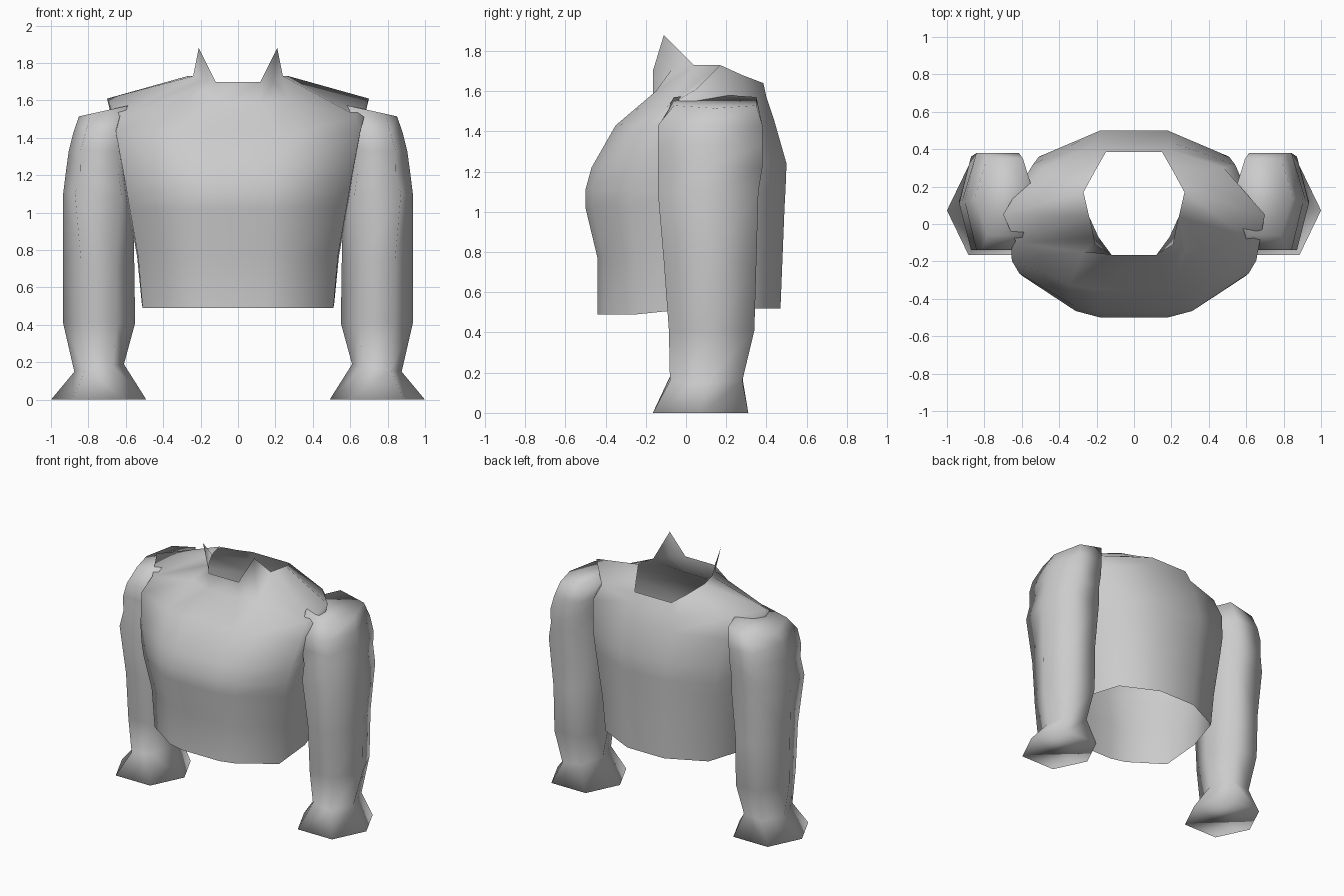
import bpy, bmesh

cube = bpy.data.objects.get("Cube")
if cube:
    bpy.data.objects.remove(cube, do_unlink=True)

cloth = bpy.data.materials.new("pale_grey_cloth")
cloth.use_nodes = True
GREY = (0.6, 0.6, 0.6, 1)
cloth.diffuse_color = GREY
cloth.node_tree.nodes["Principled BSDF"].inputs["Base Color"].default_value = GREY


def loft(bm, rings):
    """Join closed rings of points with quads, from the bottom up."""
    rows = [[bm.verts.new(p) for p in ring] for ring in rings]
    for low, high in zip(rows, rows[1:]):
        n = len(low)
        for i in range(n):
            j = (i + 1) % n
            bm.faces.new((low[i], low[j], high[j], high[i]))
    return rows


def finish(bm, name):
    for face in bm.faces:
        face.smooth = True
    mesh = bpy.data.meshes.new(name)
    bm.to_mesh(mesh)
    bm.free()
    mesh.materials.append(cloth)
    obj = bpy.data.objects.new(name, mesh)
    bpy.context.collection.objects.link(obj)


def mirrored(half):
    return half + [(-x, y, z) for x, y, z in reversed(half)]


# Torso: one half section, scaled at each height; open at hem and neck
SECTION = [(.3, -1), (.52, -.93), (.99, -.56), (1, .1), (.82, .72), (.29, 1)]
# front height, back height, half width, front depth, back depth
LEVELS = [(.49, .52, .515, .44, .47), (.77, .77, .54, .44, .48),
          (1.02, 1.02, .585, .5, .49), (1.11, 1.11, .6, .5, .495),
          (1.22, 1.24, .62, .47, .5), (1.43, 1.45, .66, .35, .44)]
rings = []
for zf, zb, w, front, back in LEVELS:
    rings.append(mirrored([(w * x, y * (front if y < 0 else back),
                            zf if y < 0 else zb) for x, y in SECTION]))

# Shoulder yoke and neck edge
yoke = [(.12, -.165, 1.58), (.27, -.15, 1.6), (.63, -.1, 1.52),
        (.7, .05, 1.61), (.48, .3, 1.57), (.18, .4, 1.57)]
neck = [(.12, -.165, 1.7), (.19, -.07, 1.71), (.24, .04, 1.73),
        (.27, .17, 1.73), (.21, .28, 1.68), (.15, .385, 1.64)]
bm = bmesh.new()
rows = loft(bm, rings + [mirrored(yoke), mirrored(neck)])

# Pointed collar tips standing on the neck edge
edge = rows[-1]
for side, (a, b, c) in ((1, edge[:3]), (-1, edge[-3:])):
    tip = bm.verts.new((side * .21, -.11, 1.88))
    bm.faces.new((a, b, tip))
    bm.faces.new((b, c, tip))
finish(bm, "torso")

# Sleeves: six-sided rings from flared cuff to shoulder
HEXAGON = [(1, 0), (1, 1), (-1, 1), (-1, 0), (-1, -1), (1, -1)]
# height, inner x, outer x, front y, back y, rise toward body, corner width
SLEEVE = [(0, .49, 1, -.165, .31, 0, .55),
          (.17, .61, .875, -.08, .28, .02, .55),
          (.41, .55, .935, -.085, .34, 0, .5),
          (.75, .555, .935, -.11, .35, 0, .5),
          (1.1, .56, .935, -.14, .36, 0, .66),
          (1.22, .56, .92, -.14, .38, 0, .56),
          (1.33, .56, .905, -.14, .38, 0, .64),
          (1.43, .55, .88, -.14, .38, 0, .6),
          (1.55, .53, .85, -.06, .35, .035, .6)]
for side, name in ((1, "left_sleeve"), (-1, "right_sleeve")):
    rings = []
    for z, inner, outer, front, back, rise, corner in SLEEVE:
        cx, rx = (inner + outer) / 2, (outer - inner) / 2
        cy, ry = (front + back) / 2, (back - front) / 2
        ring = []
        for u, v in HEXAGON:
            u *= corner if v else 1
            ring.append((side * (cx + rx * u), cy + ry * v, z - rise * u))
        rings.append(ring)
    bm = bmesh.new()
    rows = loft(bm, rings)
    bm.faces.new(rows[0][::-1])
    bm.faces.new(rows[-1])
    bmesh.ops.recalc_face_normals(bm, faces=bm.faces)
    finish(bm, name)
